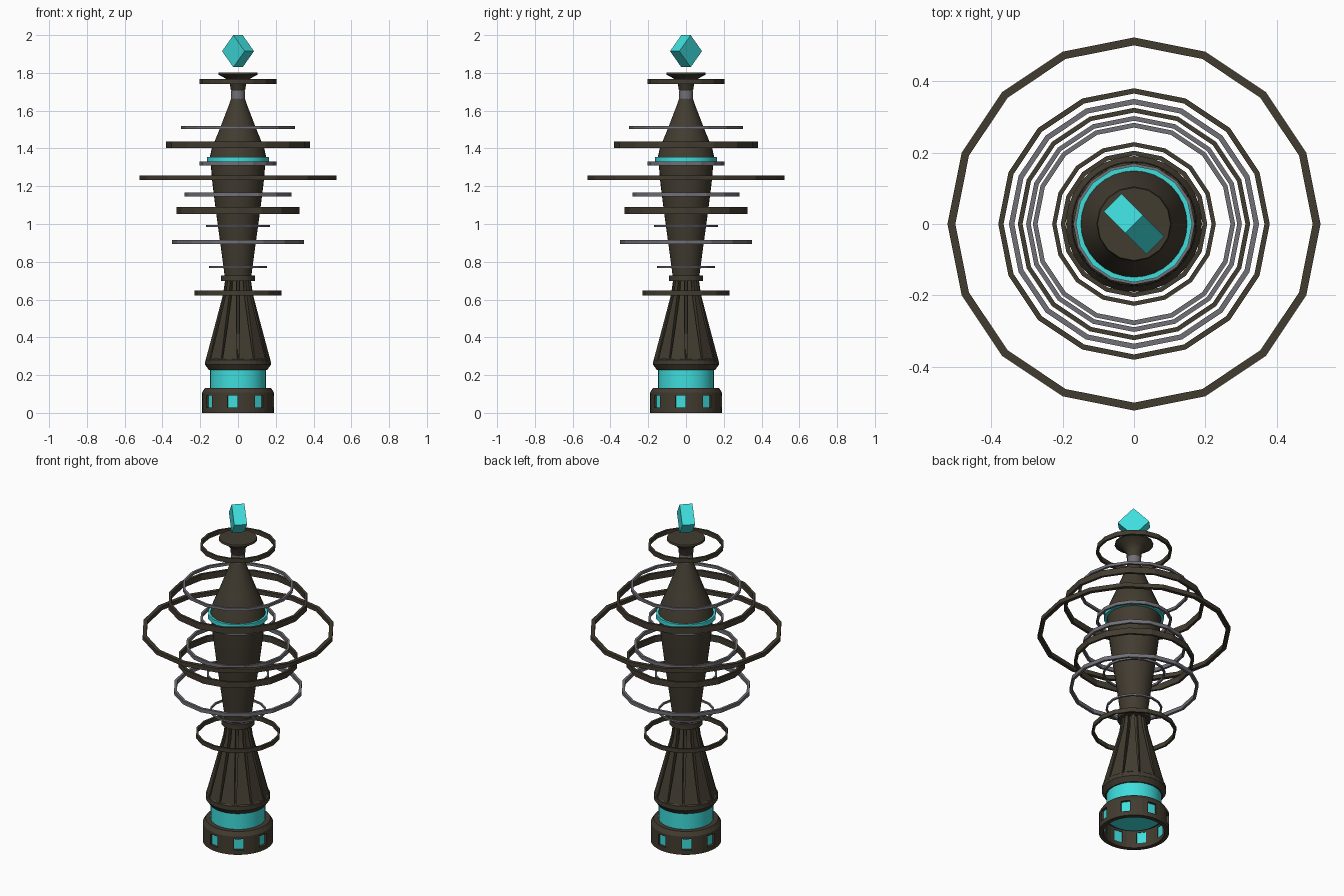
import bpy, bmesh
from math import sin, cos, pi, radians
from mathutils import Matrix, Vector

if "Cube" in bpy.data.objects:
    bpy.data.objects.remove(bpy.data.objects["Cube"])


def material(name, rgb):
    m = bpy.data.materials.new(name)
    m.diffuse_color = (*rgb, 1)
    m.use_nodes = True
    m.node_tree.nodes["Principled BSDF"].inputs["Base Color"].default_value = m.diffuse_color
    return m


DARK = material("dark_bronze", (0.055, 0.045, 0.03))
TEAL = material("teal_glow", (0.05, 0.72, 0.72))
STEEL = material("steel", (0.16, 0.16, 0.18))


def finish(name, bm, mat, smooth=False):
    bmesh.ops.recalc_face_normals(bm, faces=bm.faces)
    me = bpy.data.meshes.new(name)
    bm.to_mesh(me)
    bm.free()
    ob = bpy.data.objects.new(name, me)
    bpy.context.collection.objects.link(ob)
    me.materials.append(mat)
    if smooth:
        bpy.ops.object.select_all(action='DESELECT')
        ob.select_set(True)
        bpy.context.view_layer.objects.active = ob
        bpy.ops.object.shade_smooth_by_angle(angle=radians(35))
    return ob


def lathe(name, profile, mat, sides=16, loop=False, smooth=True):
    """Turn (radius, z) points round z; cap the ends, or close into a ring."""
    bm = bmesh.new()
    rows = [[bm.verts.new((r * cos(2 * pi * i / sides), r * sin(2 * pi * i / sides), z))
             for i in range(sides)] for r, z in profile]
    pairs = list(zip(rows, rows[1:]))
    if loop:
        pairs.append((rows[-1], rows[0]))
    else:
        bm.faces.new(rows[0])
        bm.faces.new(rows[-1])
    for a, b in pairs:
        for i in range(sides):
            j = (i + 1) % sides
            bm.faces.new((a[i], a[j], b[j], b[i]))
    return finish(name, bm, mat, smooth)


def radial_boxes(name, radius, z, size, mat, count=8, start=-99):
    bm = bmesh.new()
    for k in range(count):
        rot = Matrix.Rotation(radians(start) + 2 * pi * k / count, 4, 'Z')
        bmesh.ops.create_cube(bm, size=1, matrix=rot @ Matrix.Translation((radius, 0, z))
                              @ Matrix.Diagonal((*size, 1)))
    return finish(name, bm, mat)


# base ring with eight windows, open underneath
base = lathe("base_ring", [(0.165, 0), (0.19, 0), (0.19, 0.108), (0.175, 0.132),
                           (0.14, 0.132), (0.14, 0.105), (0.165, 0.105)],
             DARK, sides=40, loop=True, smooth=False)
cutter = radial_boxes("window_cutter", 0.18, 0.06, (0.08, 0.052, 0.065), DARK)
cutter.hide_render = True
cutter.hide_viewport = True
cut = base.modifiers.new("windows", 'BOOLEAN')
cut.object = cutter
cut.solver = 'EXACT'
radial_boxes("window_panels", 0.171, 0.06, (0.008, 0.054, 0.067), TEAL)

# glowing drum above the base
lathe("glow_drum", [(0.148, 0.095), (0.148, 0.235)], TEAL, sides=32)

# fluted skirt: rim, core and tapering ribs
lathe("skirt_rim", [(0.145, 0.228), (0.155, 0.228), (0.174, 0.255), (0.173, 0.28), (0.15, 0.30)],
      DARK, sides=32, smooth=False)
lathe("skirt_core", [(0.15, 0.27), (0.062, 0.6), (0.05, 0.71)], DARK, sides=24)
bm = bmesh.new()
RIBS = 12
for k in range(RIBS):
    mid = 2 * pi * (k + 0.5) / RIBS
    rows = []
    # outer radius, inner radius, height, share of the pitch filled
    for r, ri, z, fill in [(0.174, 0.13, 0.27, 0.92), (0.126, 0.09, 0.45, 0.78),
                           (0.080, 0.05, 0.625, 0.62), (0.068, 0.04, 0.71, 0.55)]:
        h = fill * pi / RIBS
        rows.append([bm.verts.new((q * cos(mid + s * h), q * sin(mid + s * h), z))
                     for q, s in ((r, -1), (r, 1), (ri, 1), (ri, -1))])
    bm.faces.new(rows[0])
    bm.faces.new(rows[-1])
    for a, b in zip(rows, rows[1:]):
        for i in range(4):
            j = (i + 1) % 4
            bm.faces.new((a[i], a[j], b[j], b[i]))
finish("skirt_ribs", bm, DARK)

# main column
lathe("waist_collar", [(0.09, 0.697), (0.09, 0.727)], DARK)
lathe("column_body", [(0.070, 0.72), (0.094, 0.9), (0.116, 1.06), (0.136, 1.22), (0.146, 1.335)],
      DARK, sides=32)
lathe("glow_band", [(0.163, 1.33), (0.163, 1.356)], TEAL)
lathe("cone_cap", [(0.15, 1.35), (0.139, 1.40), (0.098, 1.50), (0.052, 1.62), (0.036, 1.665)],
      DARK, sides=32)
lathe("neck_collar", [(0.037, 1.66), (0.037, 1.708)], STEEL)
lathe("top_dish", [(0.030, 1.70), (0.040, 1.715), (0.042, 1.74), (0.062, 1.768),
                   (0.105, 1.792), (0.102, 1.802)], DARK)

# floating rings: height, outer radius, thickness, width, material
for n, (z, r, h, w, m) in enumerate([
        (0.635, 0.229, 0.025, 0.012, DARK), (0.773, 0.153, 0.010, 0.010, STEEL),
        (0.905, 0.350, 0.022, 0.015, STEEL), (0.990, 0.170, 0.012, 0.010, STEEL),
        (1.072, 0.325, 0.036, 0.013, DARK), (1.156, 0.283, 0.022, 0.013, STEEL),
        (1.246, 0.522, 0.024, 0.022, DARK), (1.321, 0.205, 0.020, 0.012, STEEL),
        (1.420, 0.380, 0.036, 0.015, DARK), (1.510, 0.302, 0.016, 0.013, STEEL),
        (1.755, 0.205, 0.026, 0.013, DARK)]):
    lathe(f"floating_ring_{n + 1}", [(r - w, z - h / 2), (r, z - h / 2), (r, z + h / 2),
                                     (r - w, z + h / 2)], m, loop=True, smooth=False)

# crystal standing on its edge above the dish
bm = bmesh.new()
bmesh.ops.create_cube(bm, size=1, matrix=Matrix.Translation(Vector((0, 0, 1.915)))
                      @ Matrix.Rotation(radians(-45), 4, 'Z') @ Matrix.Rotation(radians(45), 4, 'Y')
                      @ Matrix.Diagonal((0.12, 0.07, 0.12, 1)))
finish("crystal", bm, TEAL)
